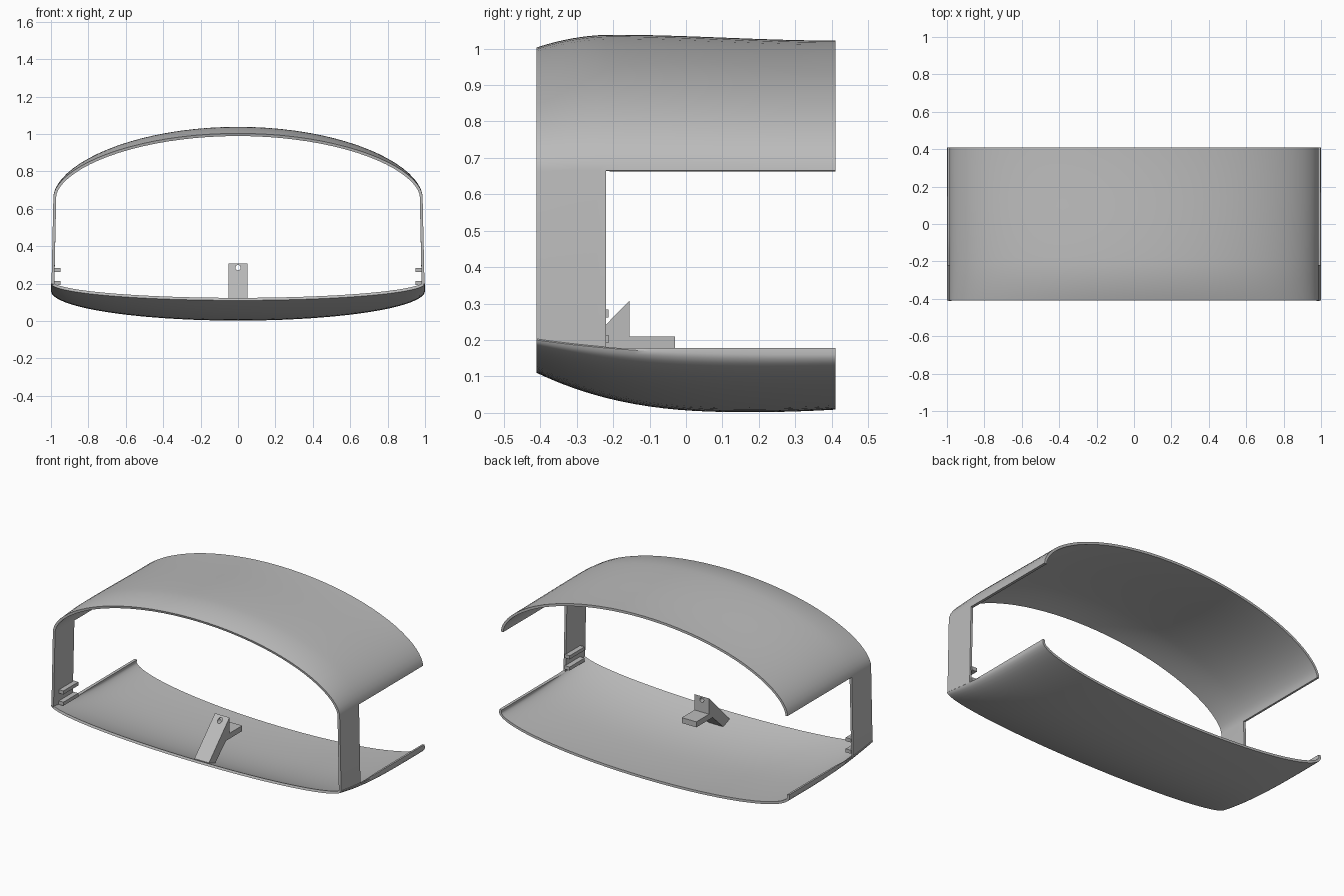
import bpy, bmesh, math

if "Cube" in bpy.data.objects:
    bpy.data.objects.remove(bpy.data.objects["Cube"], do_unlink=True)

grey = bpy.data.materials.new("plain grey")
grey.use_nodes = True
COLOUR = (0.5, 0.5, 0.5, 1)
grey.diffuse_color = COLOUR
grey.node_tree.nodes["Principled BSDF"].inputs["Base Color"].default_value = COLOUR

HALF = 0.41           # half depth
GAP_Y = -0.22         # side openings start here
SILL, SPRING = 0.178, 0.665
WALL = 0.015


def finish(bm, name):
    bmesh.ops.recalc_face_normals(bm, faces=bm.faces)
    mesh = bpy.data.meshes.new(name)
    bm.to_mesh(mesh)
    bm.free()
    mesh.materials.append(grey)
    obj = bpy.data.objects.new(name, mesh)
    bpy.context.collection.objects.link(obj)
    return obj


def activate(obj):
    bpy.ops.object.select_all(action='DESELECT')
    obj.select_set(True)
    bpy.context.view_layer.objects.active = obj


def prism(name, outline, x0, x1):
    """Extrude a (y, z) outline along x."""
    bm = bmesh.new()
    face = bm.faces.new([bm.verts.new((x0, y, z)) for y, z in outline])
    ext = bmesh.ops.extrude_face_region(bm, geom=[face])
    moved = [v for v in ext["geom"] if isinstance(v, bmesh.types.BMVert)]
    bmesh.ops.translate(bm, verts=moved, vec=(x1 - x0, 0, 0))
    return finish(bm, name)


def crown(y):
    if y < -0.2:
        return 1.038 - 0.035 * ((-0.2 - y) / 0.21) ** 2
    s = (y + 0.2) / 0.61
    return 1.038 - 0.016 * s * s * (3 - 2 * s)


def keel(y):
    if y < 0.18:
        return 0.002 + 0.108 * ((0.18 - y) / 0.59) ** 2.6
    return 0.002 + 0.007 * ((y - 0.18) / 0.23) ** 2


def ring(y):
    """Closed outer cross-section at depth y."""
    n = 40
    s = (HALF - y) / (2 * HALF)
    corner = 0.16 + 0.04 * s ** 3
    pts = []
    for i in range(n + 1):                       # arched roof
        t = math.pi * i / n
        rise = max(math.sin(t), 0) ** 1.13
        pts.append((0.987 * math.cos(t), y, SPRING + (crown(y) - SPRING) * rise))
    sill = max(SILL, corner + 0.003)
    pts.append((-0.997, y, sill))
    for i in range(n + 1):                       # shallow belly
        t = math.pi * i / n
        pts.append((-math.cos(t), y, corner - (corner - keel(y)) * math.sin(t)))
    pts.append((0.997, y, sill))
    return pts


# Shell: lofted rings with the rear of both side walls left open
depths = [-HALF + (GAP_Y + HALF) * i / 8 for i in range(8)]
depths += [GAP_Y + (HALF - GAP_Y) * i / 16 for i in range(17)]
bm = bmesh.new()
rows = [[bm.verts.new(p) for p in ring(y)] for y in depths]
for a, b in zip(rows, rows[1:]):
    for i in range(len(a)):
        j = (i + 1) % len(a)
        low, high = sorted((a[i].co.z, a[j].co.z))
        is_wall = high > SPRING - 0.01 and low < 0.3
        if is_wall and a[0].co.y > GAP_Y - 0.001:
            continue
        bm.faces.new((a[i], a[j], b[j], b[i]))
shell = finish(bm, "shell")
# make sure the faces look outward, so the thickness grows inward
top = max(shell.data.polygons, key=lambda p: p.center.z)
if top.normal.z < 0:
    shell.data.flip_normals()
solid = shell.modifiers.new("thickness", 'SOLIDIFY')
solid.thickness = WALL
solid.offset = -1
solid.use_even_offset = True
activate(shell)
bpy.ops.object.modifier_apply(modifier=solid.name)
bpy.ops.object.shade_smooth_by_angle(angle=math.radians(35))

# Centre stand: sloping strut with an upright back and a small ledge
stand = prism("centre_stand",
              [(-0.36, 0.1), (-0.155, 0.308), (-0.155, 0.21), (-0.03, 0.21),
               (-0.03, 0.176), (-0.19, 0.176), (-0.3, 0.073)], -0.05, 0.05)
bpy.ops.mesh.primitive_cylinder_add(vertices=24, radius=0.014, depth=0.3,
                                    location=(0, -0.17, 0.285),
                                    rotation=(math.pi / 2, 0, 0))
cutter = bpy.context.object
cutter.name = "hole_cutter"
cutter.hide_render = True
hole = stand.modifiers.new("hole", 'BOOLEAN')
hole.operation = 'DIFFERENCE'
hole.solver = 'EXACT'
hole.object = cutter
activate(stand)
bpy.ops.object.modifier_apply(modifier=hole.name)
bpy.data.objects.remove(cutter, do_unlink=True)

# Pairs of rails on the inside of each side wall
for side, label in ((1, "left"), (-1, "right")):
    for z, level in ((0.192, "lower"), (0.262, "upper")):
        prism(f"{label}_{level}_rail",
              [(-0.36, z), (-0.213, z), (-0.213, z + 0.022), (-0.36, z + 0.022)],
              side * 0.95, side * 0.985)
